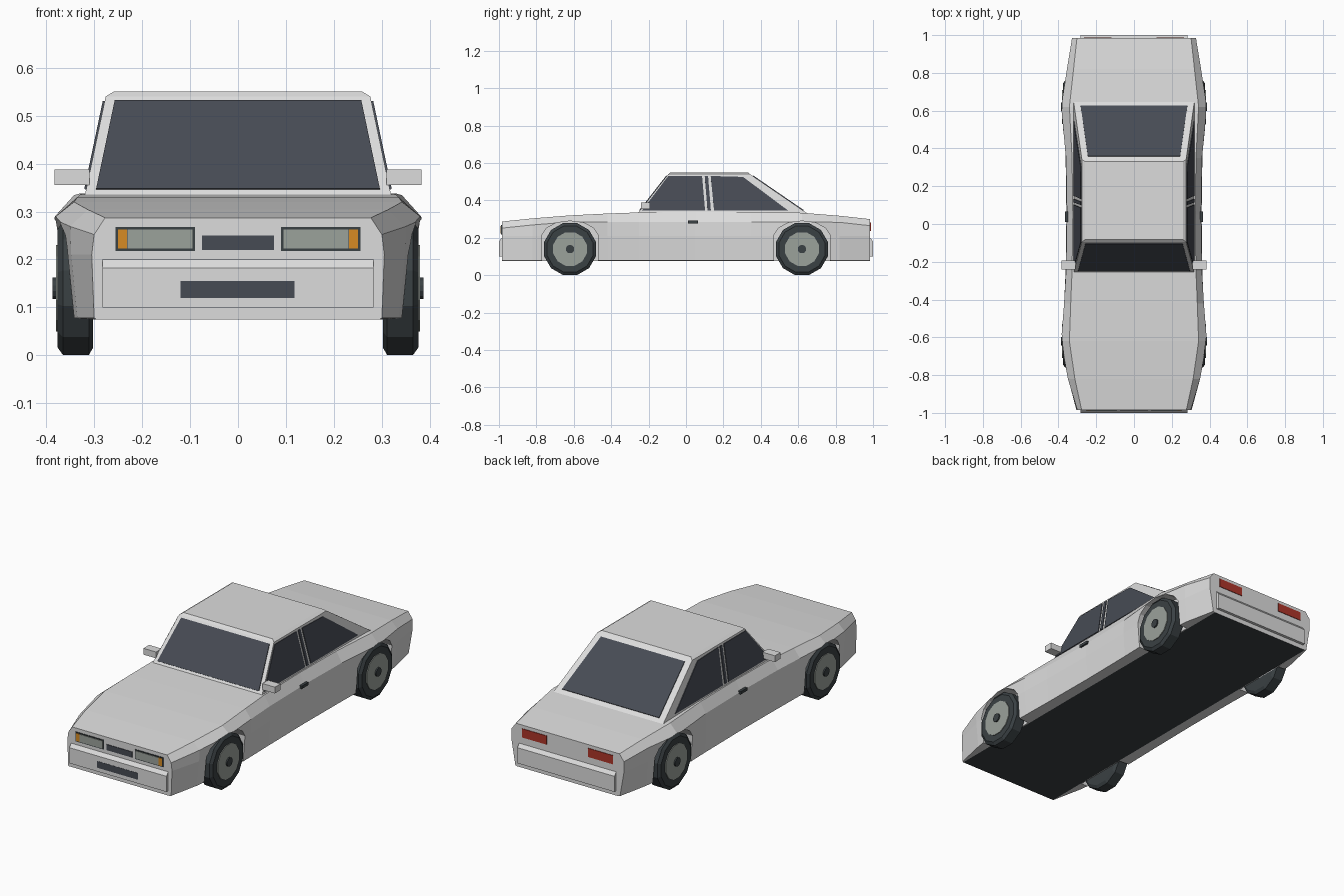
import bpy, bmesh, math
from mathutils import Vector

cube = bpy.data.objects.get("Cube")
if cube:
    bpy.data.objects.remove(cube, do_unlink=True)


def material(name, r, g, b):
    m = bpy.data.materials.new(name)
    m.use_nodes = True
    m.diffuse_color = (r, g, b, 1)
    for n in m.node_tree.nodes:
        if n.type == 'BSDF_PRINCIPLED':
            n.inputs["Base Color"].default_value = (r, g, b, 1)
    return m


PAINT = material("light_grey_paint", .72, .72, .72)
GLASS = material("slate_glass", .062, .07, .088)
RUBBER = material("black_rubber", .042, .052, .057)
SILVER = material("grey_silver", .33, .36, .33)
AMBER = material("amber", .68, .26, .017)
RED = material("red_lens", .42, .035, .022)


def finish(name, bm, *mats):
    bmesh.ops.recalc_face_normals(bm, faces=bm.faces)
    me = bpy.data.meshes.new(name)
    bm.to_mesh(me)
    bm.free()
    ob = bpy.data.objects.new(name, me)
    bpy.context.scene.collection.objects.link(ob)
    for m in mats:
        me.materials.append(m)
    return ob


def loft(name, rings, *mats):
    """Closed solid through a list of rings with equal point counts."""
    bm = bmesh.new()
    loops = [[bm.verts.new(p) for p in ring] for ring in rings]
    n = len(loops[0])
    for a, b in zip(loops, loops[1:]):
        for i in range(n):
            j = (i + 1) % n
            bm.faces.new((a[i], a[j], b[j], b[i]))
    bm.faces.new(loops[0])
    bm.faces.new(loops[-1])
    return finish(name, bm, *mats)


def prism(name, profile, x0, x1, mat):
    """Extrude a (y, z) profile along x."""
    return loft(name, [[(x, y, z) for y, z in profile] for x in (x0, x1)], mat)


def box(name, x, y, z, mat):
    return prism(name, [(y[0], z[0]), (y[1], z[0]), (y[1], z[1]), (y[0], z[1])], x[0], x[1], mat)


def panel(name, pts, out, mat, thick=.004):
    """Thin plate standing proud of a surface in the direction out."""
    pts = [Vector(p) for p in pts]
    n = (pts[1] - pts[0]).cross(pts[2] - pts[0]).normalized()
    if n.dot(Vector(out)) < 0:
        n = -n
    return loft(name, [[p - n * .002 for p in pts], [p + n * thick for p in pts]], mat)


# Body: cross-sections along y (y, sill, waist, belt, deck half-widths, deck height)
sections = [
    (-.985, .300, .305, .300, .277, .287),
    (-.82, .335, .348, .350, .313, .304),
    (-.62, .362, .376, .386, .342, .320),
    (-.42, .358, .368, .370, .335, .330),
    (-.25, .355, .362, .360, .328, .336),
    (.05, .352, .358, .355, .324, .338),
    (.35, .355, .362, .360, .328, .338),
    (.62, .362, .376, .386, .342, .334),
    (.82, .340, .352, .355, .320, .318),
    (.985, .305, .328, .328, .302, .300),
]
rings = []
for y, sill, waist, belt, deck, top in sections:
    half = [(.295, .075), (sill, .078), (waist, .21), (belt, min(.285, top - .035)), (deck, top)]
    rings.append([(x, y, z) for x, z in half] + [(-x, y, z) for x, z in reversed(half)])
body = loft("body", rings, PAINT, RUBBER)

# Wheel arches cut from the body
WHEEL_Y = .62
arch = [(-.15, -.1), (-.15, .215), (-.125, .252), (-.075, .28), (0, .29),
        (.075, .28), (.125, .252), (.15, .215), (.15, -.1)]
for side in (-1, 1):
    for y in (-WHEEL_Y, WHEEL_Y):
        cutter = prism("arch_cutter", [(y + a, z) for a, z in arch], side * .3, side * .5, PAINT)
        cutter.hide_render = True
        mod = body.modifiers.new("arch", 'BOOLEAN')
        mod.operation = 'DIFFERENCE'
        mod.solver = 'EXACT'
        mod.object = cutter
        bpy.context.view_layer.objects.active = body
        bpy.ops.object.modifier_apply(modifier=mod.name)
        bpy.data.objects.remove(cutter, do_unlink=True)

# Dark underside
for f in body.data.polygons:
    f.material_index = int(f.normal.z < -.95 and abs(f.center.x) < .25)


# Cabin: tapered shell with a chamfered roof
def side_x(z):
    return .319 - (z - .335) * .21


def front_y(z):
    return -.255 + (z - .335) * .78


def rear_y(z):
    return .642 - (z - .335) * 1.46


def cabin_ring(z):
    x, f, r = side_x(z), front_y(z), rear_y(z)
    return [(-x, f, z), (x, f, z), (x, r, z), (-x, r, z)]


roof = [(x * .94, y + (.012 if y < 0 else -.012), .55) for x, y, z in cabin_ring(.54)]
loft("cabin", [cabin_ring(.315), cabin_ring(.54), roof], PAINT)

# Windscreen and rear window
LOW, HIGH = .346, .53
for name, fy, out, trim in (("windscreen", front_y, (0, -1, 1), .021), ("rear_window", rear_y, (0, 1, 1), .034)):
    panel(name, [(s * (side_x(z) - trim), fy(z), z)
                 for s, z in ((-1, LOW), (1, LOW), (1, HIGH), (-1, HIGH))], out, GLASS)

# Side windows, pillar strip, handle and mirror on both sides
side_glass = {
    "front_side_window": [(-.235, LOW), (-.095, HIGH), (.086, HIGH), (.102, LOW)],
    "pillar_strip": [(.115, LOW), (.100, HIGH), (.118, HIGH), (.133, LOW)],
    "rear_side_window": [(.150, LOW), (.132, HIGH), (.305, .525), (.545, LOW)],
}
for s, tag in ((1, "left"), (-1, "right")):
    for name, pts in side_glass.items():
        panel(f"{tag}_{name}", [(s * side_x(z), y, z) for y, z in pts], (s, 0, 0), GLASS)
    box(f"{tag}_door_handle", (s * .345, s * .365), (.01, .065), (.278, .293), RUBBER)
    box(f"{tag}_mirror", (s * .31, s * .383), (-.24, -.193), (.355, .388), PAINT)


# Wheels: faceted rings turned around the axle
def turned(name, profile, side, y, mat, sides=12):
    rings = []
    for x, r in profile:
        angles = [2 * math.pi * (i + .5) / sides for i in range(sides)]
        rings.append([(side * x, y + r * math.sin(a), .14 + r * math.cos(a)) for a in angles])
    loft(name, rings, mat)


for s, tag in ((1, "left"), (-1, "right")):
    for y, end in ((-WHEEL_Y, "front"), (WHEEL_Y, "rear")):
        wheel = f"{end}_{tag}"
        turned(wheel + "_tyre", [(.302, .128), (.311, .144), (.365, .144), (.376, .128)], s, y, RUBBER)
        turned(wheel + "_rim", [(.36, .093), (.380, .093)], s, y, SILVER)
        turned(wheel + "_hub", [(.37, .023), (.387, .023)], s, y, RUBBER)

# Bumpers with a sloped top edge
for s, end in ((-1, "front"), (1, "rear")):
    prism(end + "_bumper", [(s * .975, .1), (s * 1.0, .1), (s * 1.0, .182), (s * .985, .2), (s * .975, .2)],
          -.283, .283, PAINT)


# Lamps, grille and number plate
def end_plate(name, x0, x1, z0, z1, y, mat, thick=.003):
    panel(name, [(x0, y, z0), (x1, y, z0), (x1, y, z1), (x0, y, z1)], (0, y, 0), mat, thick)


for s, tag in ((1, "left"), (-1, "right")):
    end_plate(tag + "_headlamp_frame", s * .09, s * .255, .218, .268, -.985, RUBBER)
    end_plate(tag + "_headlamp", s * .095, s * .23, .223, .263, -.985, SILVER, .006)
    end_plate(tag + "_indicator", s * .231, s * .25, .223, .263, -.985, AMBER, .006)
    end_plate(tag + "_tail_lamp", s * .12, s * .265, .236, .282, .985, RED)
end_plate("grille", -.075, .075, .22, .25, -.985, GLASS)
end_plate("front_plate", -.12, .118, .12, .155, -.998, GLASS)
